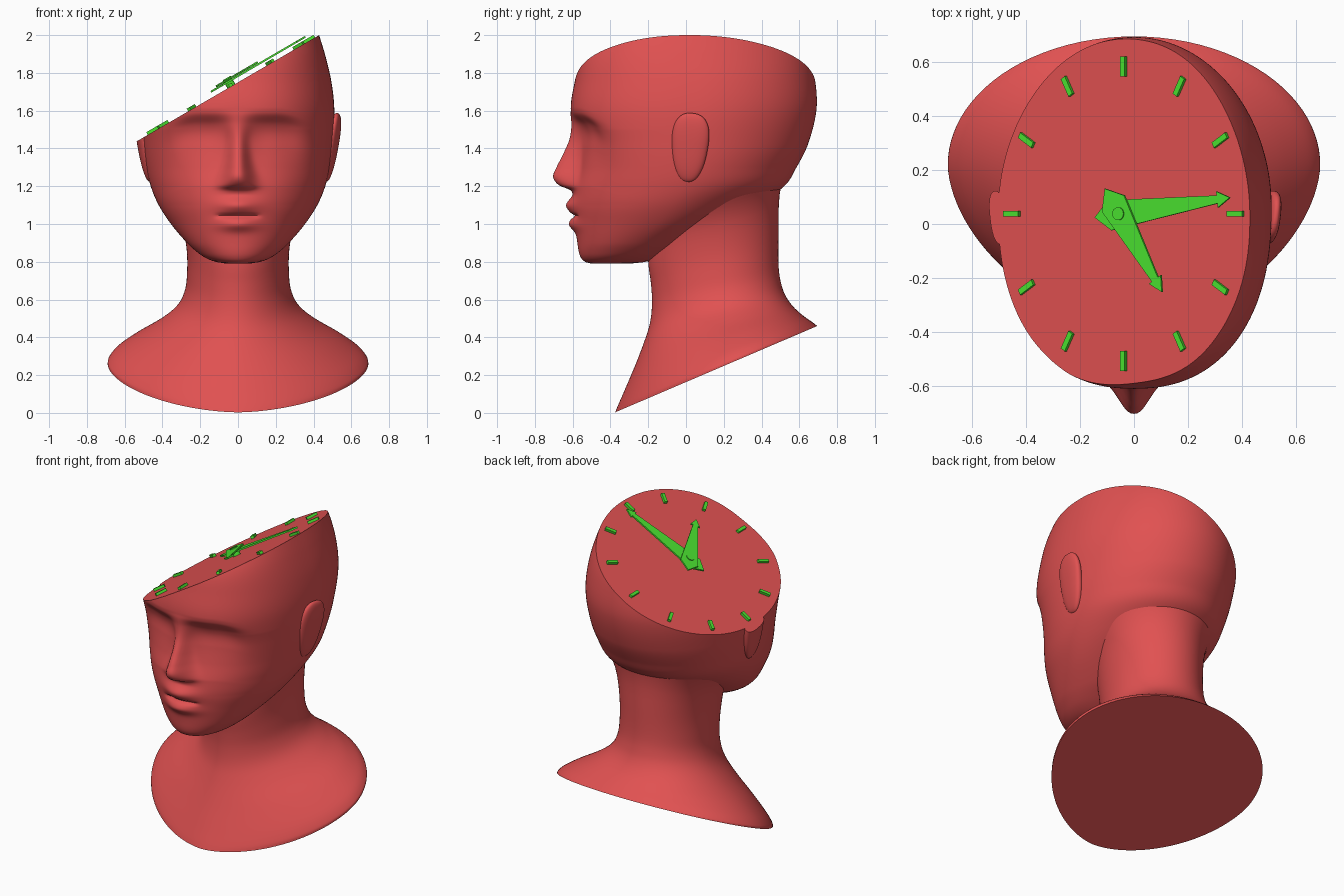
import bpy
import bmesh
import math
from mathutils import Matrix, Vector

cube = bpy.data.objects.get("Cube")
if cube:
    bpy.data.objects.remove(cube, do_unlink=True)


def material(name, color):
    mat = bpy.data.materials.new(name)
    mat.use_nodes = True
    mat.diffuse_color = color
    mat.node_tree.nodes["Principled BSDF"].inputs["Base Color"].default_value = color
    return mat


RED = material("matte red", (0.75, 0.083, 0.083, 1))
GREEN = material("bright green", (0.07, 0.76, 0.03, 1))

# Slanted clock plane: local axes along, across and away from the cut
TILT = math.atan(0.5825)
ALONG = Vector((math.cos(TILT), 0, math.sin(TILT)))
ACROSS = Vector((0, 1, 0))
NORMAL = Vector((-math.sin(TILT), 0, math.cos(TILT)))
PLANE_POINT = Vector((0, 0, 1.75))
CENTRE = PLANE_POINT + ALONG * (-0.035 / math.cos(TILT)) + ACROSS * 0.038


def finish(bm, name, mat, smooth=True):
    bmesh.ops.recalc_face_normals(bm, faces=bm.faces[:])
    mesh = bpy.data.meshes.new(name)
    bm.to_mesh(mesh)
    bm.free()
    mesh.materials.append(mat)
    obj = bpy.data.objects.new(name, mesh)
    bpy.context.collection.objects.link(obj)
    if smooth:
        bpy.ops.object.select_all(action="DESELECT")
        obj.select_set(True)
        bpy.context.view_layer.objects.active = obj
        bpy.ops.object.shade_smooth_by_angle(angle=math.radians(48))


def sample(rows, s):
    """Smooth curve through rows of (parameter, values...)."""
    s = min(max(s, rows[0][0]), rows[-1][0])
    last = len(rows) - 1
    i = max(j for j in range(last) if rows[j][0] <= s)
    a, b = rows[i], rows[i + 1]
    before, after = rows[max(i - 1, 0)], rows[min(i + 2, last)]
    h = b[0] - a[0]
    t = (s - a[0]) / h
    out = []
    for k in range(1, len(a)):
        m0 = (b[k] - before[k]) / (b[0] - before[0]) * h
        m1 = (after[k] - a[k]) / (after[0] - a[0]) * h
        d = b[k] - a[k]
        out.append(a[k] + t * (m0 + t * (3 * d - 2 * m0 - m1 + t * (m0 + m1 - 2 * d))))
    return out


def spow(v, p):
    return math.copysign(abs(v) ** p, v)


def oval(count, front, back, half, widest, front_power):
    """Egg-shaped outline, denser at the front, starting at the front."""
    for k in range(count):
        s = 2 * math.pi * k / count
        t = s - 0.3 * math.sin(s)
        c = math.cos(t)
        p = 2 / front_power if c > 0 else 1
        c = spow(c, p)
        x = half * spow(math.sin(t), p)
        yield x, widest - c * (widest - front if c > 0 else back - widest), c


def loft(rings):
    bm = bmesh.new()
    loops = [[bm.verts.new(p) for p in ring] for ring in rings]
    for a, b in zip(loops, loops[1:]):
        for i in range(len(a)):
            j = (i + 1) % len(a)
            bm.faces.new((a[i], a[j], b[j], b[i]))
    bm.faces.new(loops[0])
    bm.faces.new(loops[-1])
    return bm


def slice_top(bm):
    """Cut away everything above the clock plane and close the cut."""
    cut = bmesh.ops.bisect_plane(
        bm, geom=bm.verts[:] + bm.edges[:] + bm.faces[:],
        plane_co=PLANE_POINT, plane_no=NORMAL, clear_outer=True)
    edges = [e for e in cut["geom_cut"] if isinstance(e, bmesh.types.BMEdge)]
    if edges:
        bmesh.ops.edgeloop_fill(bm, edges=edges)


# Head outline by height: z, front, back, half width, y of widest point
HEAD = [
    (0.79, -0.5, -0.3, 0.06, -0.4), (0.8, -0.535, -0.21, 0.12, -0.38),
    (0.82, -0.555, -0.15, 0.17, -0.35), (0.85, -0.567, -0.08, 0.215, -0.31),
    (0.9, -0.575, 0.03, 0.27, -0.26), (1, -0.588, 0.19, 0.355, -0.15),
    (1.1, -0.597, 0.37, 0.42, -0.08), (1.2, -0.588, 0.52, 0.462, -0.01),
    (1.3, -0.572, 0.585, 0.485, 0.02), (1.42, -0.578, 0.645, 0.5, 0.04),
    (1.6, -0.61, 0.69, 0.51, 0.06), (1.75, -0.59, 0.685, 0.495, 0.06),
    (1.9, -0.55, 0.65, 0.46, 0.04), (2.06, -0.44, 0.56, 0.41, 0.02)]
# Nose by height: z, projection, half width
NOSE = [
    (1.155, 0, 0.085), (1.18, 0.022, 0.088), (1.205, 0.085, 0.085),
    (1.25, 0.125, 0.072), (1.3, 0.115, 0.06), (1.36, 0.086, 0.05),
    (1.45, 0.04, 0.045), (1.53, 0.012, 0.06), (1.6, 0, 0.08)]
# Eye socket by height: z, depth
SOCKET = [(1.2, 0), (1.3, 0.012), (1.4, 0.033), (1.48, 0.052), (1.53, 0.044),
          (1.58, 0.008), (1.61, 0)]


def bell(v, centre, spread, power=2):
    return math.exp(-abs((v - centre) / spread) ** power)


def face_relief(x, z):
    """How far the face stands out from the plain head."""
    side = abs(x)
    projection, width = sample(NOSE, z)
    relief = projection * bell(side, 0, width, 2.5)
    arch = z + 1.5 * max(side - 0.2, 0) ** 2
    relief -= sample(SOCKET, arch)[0] * bell(side, 0.19, 0.15, 3)
    relief += 0.038 * bell(z, 1.098, 0.042) * bell(side, 0, 0.1)
    relief += 0.032 * bell(z, 0.998, 0.034) * bell(side, 0, 0.1)
    relief -= 0.018 * bell(z, 1.043, 0.011) * bell(side, 0, 0.11, 6)
    return relief


def head_ring(z):
    front, back, half, widest = sample(HEAD, z)
    power = 2 + 0.3 * min(max((z - 1.1) / 0.4, 0), 1)
    return [(x, y - (face_relief(x, z) if c > 0 else 0), z)
            for x, y, c in oval(220, front, back, half, widest, power)]


STEPS = 170
bm = loft([head_ring(0.79 + 1.27 * i / STEPS) for i in range(STEPS + 1)])
slice_top(bm)
finish(bm, "head", RED)

# Ears: rounded plates, fuller at the top, turned out at the back
for name, mirror in (("left_ear", 1), ("right_ear", -1)):
    bm = bmesh.new()
    bmesh.ops.create_uvsphere(bm, u_segments=48, v_segments=32, radius=1)
    for v in bm.verts:
        x, y, z = (spow(value, 0.82) for value in v.co)
        v.co = (0.032 * x, 0.096 * y * (1 + 0.18 * z), 0.185 * z)
    place = (Matrix.Diagonal((mirror, 1, 1, 1))
             @ Matrix.Translation((0.495, 0.02, 1.405))
             @ Matrix.Rotation(-0.13, 4, "Z") @ Matrix.Rotation(0.17, 4, "Y")
             @ Matrix.Rotation(-0.1, 4, "X"))
    bm.transform(place)
    slice_top(bm)
    finish(bm, name, RED)

# Neck and shoulders: step, front y, front z, back y, back z, half width
NECK = [
    (0, -0.2, 1.05, 0.53, 1.33, 0.4), (0.5, -0.2, 0.92, 0.495, 1.15, 0.31),
    (1, -0.2, 0.8, 0.49, 0.97, 0.275),
    (2, -0.185, 0.68, 0.49, 0.78, 0.27), (3, -0.18, 0.58, 0.505, 0.68, 0.285),
    (4, -0.19, 0.48, 0.53, 0.615, 0.33), (5, -0.22, 0.38, 0.57, 0.56, 0.42),
    (6, -0.27, 0.25, 0.62, 0.515, 0.55), (7, -0.325, 0.12, 0.66, 0.487, 0.645),
    (8, -0.36, 0.04, 0.685, 0.468, 0.685), (9, -0.375, 0.003, 0.695, 0.46, 0.69)]


def neck_ring(step):
    front, front_z, back, back_z, half = sample(NECK, step)
    widest = (front + back) / 2 + 0.03 + step / 300
    return [(x, y, front_z + (back_z - front_z) * (y - front) / (back - front))
            for x, y, c in oval(112, front, back, half, widest, 2 - step / 36)]


finish(loft([neck_ring(i / 6) for i in range(55)]), "neck_and_shoulders", RED)


def plate(name, points, low, high):
    """Flat prism lying on the clock plane."""
    rings = [[CENTRE + ALONG * u + ACROSS * v + NORMAL * n for u, v in points]
             for n in (low, high)]
    finish(loft(rings), name, GREEN, smooth=False)


def turned(points, angle, squash=1):
    c, s = math.cos(angle), math.sin(angle)
    return [((u * c - v * s) * squash, u * s + v * c) for u, v in points]


# Hour marks around an oval dial
MARK = [(0.508, -0.011), (0.582, -0.011), (0.582, 0.011), (0.508, 0.011)]
for hour in range(12):
    plate(f"hour_mark_{hour + 1}", turned(MARK, math.pi / 6 * (2 - hour), 0.88), 0, 0.016)


# Arrow-shaped hands with a pointed, flared tail
def hand(name, tip, low):
    length = Vector(tip).length
    upper = [(length - 0.055, 0.03), (length - 0.055, 0.015), (-0.045, 0.056)]
    lower = [(u, -v) for u, v in reversed(upper)]
    points = [(length, 0)] + upper + [(-0.11, 0)] + lower
    plate(name, turned(points, math.atan2(tip[1], tip[0])), low, low + 0.01)


hand("minute_hand", (0.47, 0.06), 0.024)
hand("hour_hand", (0.185, -0.29), 0.035)

# Pivot pin
plate("hand_pivot", [(0.024 * math.cos(a * math.pi / 12), 0.024 * math.sin(a * math.pi / 12))
                     for a in range(24)], 0, 0.05)
